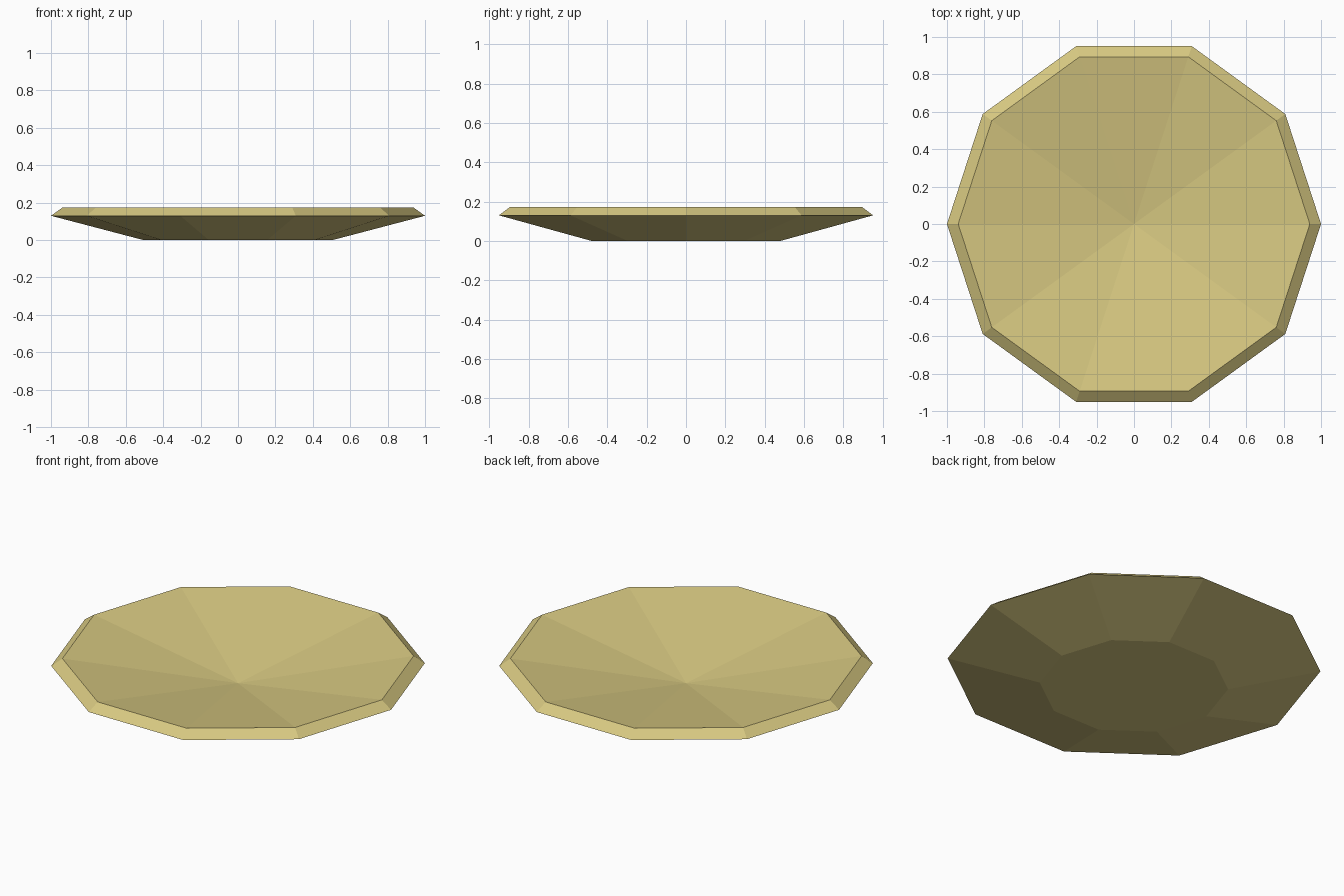
import bpy, bmesh, math

if "Cube" in bpy.data.objects:
    bpy.data.objects.remove(bpy.data.objects["Cube"])

SIDES = 10
# closed plate profile from underside to dish: (radius, height)
PROFILE = [(0.505, 0.0), (1.0, 0.13), (0.94, 0.173)]
DISH_CENTRE_Z = 0.02

mat = bpy.data.materials.new("pale straw")
mat.diffuse_color = (0.68, 0.58, 0.22, 1)
mat.use_nodes = True
mat.node_tree.nodes["Principled BSDF"].inputs["Base Color"].default_value = mat.diffuse_color

bm = bmesh.new()
# ten-sided rings
rings = []
for r, z in PROFILE:
    rings.append([bm.verts.new((r * math.cos(2 * math.pi * i / SIDES),
                                r * math.sin(2 * math.pi * i / SIDES), z))
                  for i in range(SIDES)])
# flat foot, sloping underside and bevelled rim
bm.faces.new(rings[0][::-1])
for low, high in zip(rings, rings[1:]):
    for i in range(SIDES):
        j = (i + 1) % SIDES
        bm.faces.new((low[i], low[j], high[j], high[i]))
# shallow conical dish
centre = bm.verts.new((0, 0, DISH_CENTRE_Z))
for i in range(SIDES):
    bm.faces.new((rings[-1][i], rings[-1][(i + 1) % SIDES], centre))
bmesh.ops.recalc_face_normals(bm, faces=bm.faces)

mesh = bpy.data.meshes.new("plate")
bm.to_mesh(mesh)
bm.free()
mesh.materials.append(mat)
plate = bpy.data.objects.new("plate", mesh)
bpy.context.collection.objects.link(plate)
